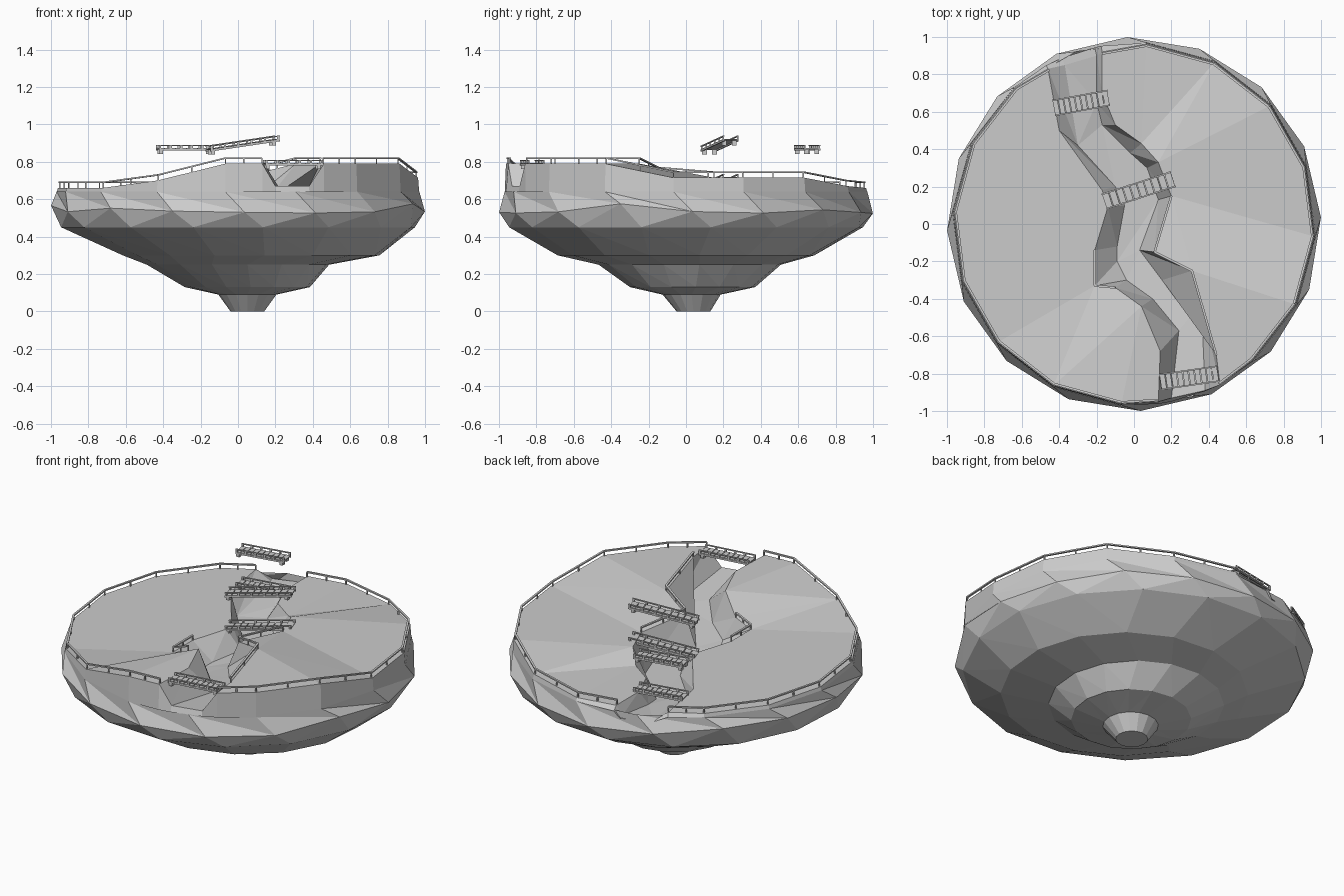
import bpy, bmesh, math, random
from mathutils import Vector, Matrix

if "Cube" in bpy.data.objects:
    bpy.data.objects.remove(bpy.data.objects["Cube"])

random.seed(4)
mat = bpy.data.materials.new("stone grey")
mat.diffuse_color = (0.6, 0.6, 0.6, 1)
mat.use_nodes = True
mat.node_tree.nodes["Principled BSDF"].inputs["Base Color"].default_value = mat.diffuse_color


def finish(bm, name, recalc=True):
    if recalc:
        bmesh.ops.recalc_face_normals(bm, faces=bm.faces[:])
    me = bpy.data.meshes.new(name)
    bm.to_mesh(me)
    bm.free()
    me.materials.append(mat)
    ob = bpy.data.objects.new(name, me)
    bpy.context.collection.objects.link(ob)
    return ob


def bar(bm, a, b, w, h):
    """Box running from a to b, with width w and height h."""
    a, b = Vector(a), Vector(b)
    d = b - a
    x = d.normalized()
    up = Vector((0, 0, 1)) if abs(x.z) < 0.95 else Vector((0, 1, 0))
    y = up.cross(x).normalized()
    z = x.cross(y)
    m = Matrix((x * d.length, y * w, z * h)).transposed().to_4x4()
    m.translation = (a + b) / 2
    bmesh.ops.create_cube(bm, size=1, matrix=m)


# Rock body: faceted rings (z, radius, centre x, centre y, twist)
N = 16
RINGS = [(0, .09, .05, .04, 0), (.09, .155, .05, .03, 0), (.13, .335, .05, .035, 3),
         (.25, .49, 0, .02, 6), (.30, .69, .07, 0, 6), (.45, .955, 0, 0, 8),
         (.55, 1.0, 0, 0, 2), (.64, .972, 0, 0, -4)]
bm = bmesh.new()
rows = []
for z, r, cx, cy, tw in RINGS:
    row = []
    for i in range(N):
        a = math.radians(tw + i * 360 / N)
        zz = z + (random.uniform(-.03, .03) if z == .55 else 0)
        row.append(bm.verts.new((cx + r * math.cos(a), cy + r * math.sin(a), zz)))
    rows.append(row)
bm.faces.new(rows[0][::-1])
for k, (lo, hi) in enumerate(zip(rows, rows[1:])):
    for i in range(N):
        j = (i + 1) % N
        if k % 2:
            bm.faces.new((lo[i], lo[j], hi[j]))
            bm.faces.new((lo[i], hi[j], hi[i]))
        else:
            bm.faces.new((lo[i], lo[j], hi[i]))
            bm.faces.new((lo[j], hi[j], hi[i]))
finish(bm, "rock_body", False)


# Rim points of the plateau, by step round the 16-sided edge
def rim(k, z):
    a = math.radians(-4 + 22.5 * k)
    return (.965 * math.cos(a), .965 * math.sin(a), z)


LOW, MID, HIGH = .66, .715, .79
RR = [rim(k, z) for k, z in ((-2, HIGH), (-1, HIGH), (0, MID), (1, MID), (2, MID), (3, .67), (4, LOW))]
RL = [rim(k, z) for k, z in ((6, LOW), (7, LOW), (8, LOW), (9, LOW), (10, LOW), (11, .70), (12, HIGH))]

# Canyon edges from back to front: left top, left floor, right floor, right top
L = [(-.46, .83, LOW), (-.4, .5, LOW), (-.17, .18, LOW), (-.14, .09, LOW), (-.21, -.14, LOW),
     (-.21, -.33, LOW), (-.1, -.34, .70), (.04, -.44, HIGH), (.14, -.68, HIGH), (.13, -.95, HIGH)]
R = [(-.17, .92, LOW), (-.17, .7, LOW), (-.1, .53, LOW), (.04, .43, LOW), (.13, .33, MID),
     (.2, .15, MID), (.11, -.15, .74), (.31, -.25, HIGH), (.44, -.7, HIGH), (.46, -.86, HIGH)]
FLOOR_Z = [.6, .57, .55, .55, .55, .55, .56, .59, .63, .67]
FL = [(-.37, .85), (-.3, .42), (-.1, .2), (-.05, .1), (-.09, -.12), (-.09, -.2), (-.04, -.3),
      (.1, -.4), (.24, -.57), (.2, -.93)]
FR = [(-.2, .9), (-.2, .65), (-.17, .53), (-.02, .38), (.07, .3), (.13, .13), (.03, -.14),
      (.15, -.3), (.36, -.42), (.38, -.89)]
FL = [(x, y, z) for (x, y), z in zip(FL, FLOOR_Z)]
FR = [(x, y, z) for (x, y), z in zip(FR, FLOOR_Z)]


def up_faces(bm, polys):
    for p in polys:
        f = bm.faces.new([bm.verts.new(c) for c in p])
        f.normal_update()
        if f.normal.z < 0:
            f.normal_flip()
    bmesh.ops.triangulate(bm, faces=[f for f in bm.faces if len(f.verts) > 3])


# Right plateau: high in front, stepping down to the back
bm = bmesh.new()
up_faces(bm, [
    [R[7], R[8], R[9], RR[0], RR[1]],
    [R[7], RR[1], RR[2]], [R[5], R[7], RR[2]], [R[5], R[6], R[7]],
    [R[4], R[5], RR[2], RR[3], RR[4]],
    [R[4], RR[4], RR[5]], [R[3], R[4], RR[5]],
    [R[0], R[1], R[2], R[3], RR[5], RR[6]]])
finish(bm, "right_plateau", False)

# Left plateau: low, with a ramp rising to the front
bm = bmesh.new()
up_faces(bm, [
    L[:6] + [RL[4], RL[3], RL[2], RL[1], RL[0]],
    [L[5], L[6], RL[5], RL[4]], [L[6], L[7], RL[5]], [L[7], RL[6], RL[5]],
    [L[7], L[8], L[9], RL[6]]])
finish(bm, "left_plateau", False)

# Canyon walls and floor
bm = bmesh.new()
strips = []
for A, B in ((L, FL), (FL, FR), (FR, R)):
    for i in range(len(A) - 1):
        strips.append([A[i], A[i + 1], B[i + 1]])
        strips.append([A[i], B[i + 1], B[i]])
up_faces(bm, strips)
finish(bm, "canyon", False)

# Cliff skirt below the plateau edge, including both canyon mouths
outline = [R[9]] + RR + [R[0], FR[0], FL[0], L[0]] + RL + [L[9], FL[9], FR[9]]
bm = bmesh.new()
top = [bm.verts.new(p) for p in outline]
bot = []
for x, y, z in outline:
    s = .972 / math.hypot(x, y)
    s = 1 + (s - 1) * .9
    bot.append(bm.verts.new((x * s, y * s, min(z, .638))))
for i in range(len(top)):
    j = (i + 1) % len(top)
    f = [top[i], bot[i], bot[j], top[j]]
    if (top[i].co - bot[i].co).length > 1e-4 or (top[j].co - bot[j].co).length > 1e-4:
        bm.faces.new(f[::-1])
for f in bm.faces:
    f.normal_update()
    c = f.calc_center_median()
    if f.normal.x * c.x + f.normal.y * c.y < 0:
        f.normal_flip()
finish(bm, "cliff_skirt", False)


# Railings
def railing(name, pts, inset=.99):
    bm = bmesh.new()
    pts = [Vector((x * inset, y * inset, z)) for x, y, z in pts]
    lift = Vector((0, 0, .03))
    for a, b in zip(pts, pts[1:]):
        bar(bm, a + lift, b + lift, .012, .008)
        for p in (a, (a + b) / 2):
            bar(bm, p, p + lift, .007, .007)
    bar(bm, pts[-1], pts[-1] + lift, .007, .007)
    finish(bm, name)


railing("right_rim_railing", [R[9]] + RR + [R[0]])
railing("left_rim_railing", [L[0]] + RL + [L[9]])
railing("left_canyon_railing", L[4:7], 1)
railing("right_canyon_railing", R[5:9], 1)


# Plank bridges with girder sides and end blocks
def bridge(name, a, b, width=.08):
    bm = bmesh.new()
    a, b = Vector(a), Vector(b)
    d = (b - a).normalized()
    side = Vector((-d.y, d.x, 0)).normalized() * width / 2
    up = Vector((0, 0, 1))
    n = 10
    for i in range(n):
        p = a.lerp(b, i / n + .006)
        q = a.lerp(b, (i + 1) / n - .006)
        bar(bm, p, q, width, .006)
    for s in (-1, 1):
        o = side * s
        bar(bm, a + o - up * .005, b + o - up * .005, .008, .01)
        bar(bm, a + o + up * .018, b + o + up * .018, .008, .006)
        for i in range(n // 2 + 1):
            p = a.lerp(b, i / (n // 2) * .96 + .02) + o
            bar(bm, p, p + up * .018, .012, .008)
        for t in (.05, .93):
            p = a.lerp(b, t) + o * .7
            bar(bm, p - up * .028, p, .02, .025)
    finish(bm, name)


bridge("front_bridge", (.14, -.845, HIGH), (.45, -.8, HIGH))
for label, z in (("lower", 0), ("upper", .205)):
    bridge(label + "_back_bridge", (-.43, .62, .665 + z), (-.135, .675, .665 + z))
    bridge(label + "_middle_bridge", (-.16, .12, .66 + z), (.21, .24, .715 + z))
